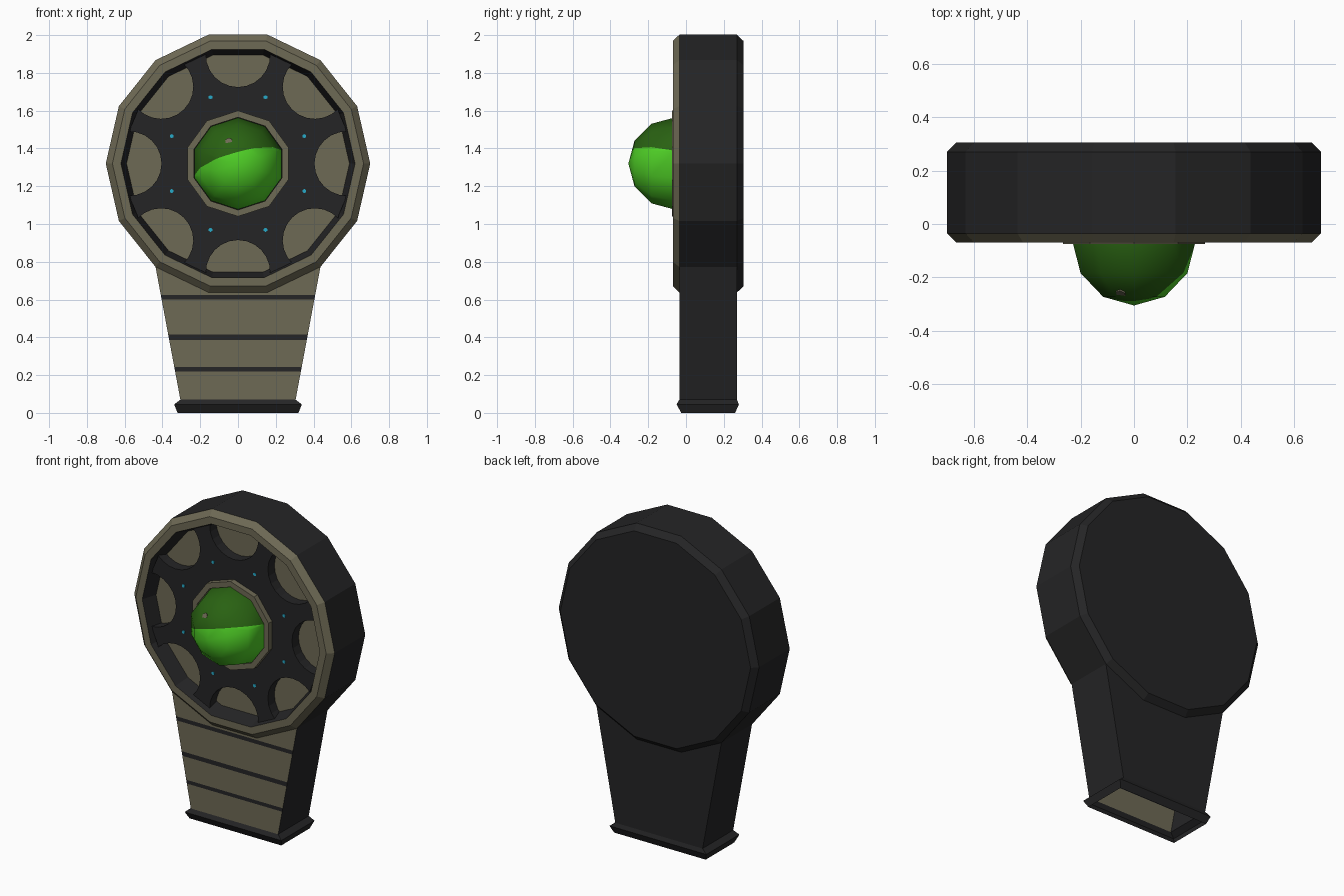
import bpy, bmesh, math
from mathutils import Vector

if "Cube" in bpy.data.objects:
    bpy.data.objects.remove(bpy.data.objects["Cube"])

CZ = 1.32          # height of the dial centre
STEP = math.tau / 14


def material(name, rgb):
    m = bpy.data.materials.new(name)
    m.diffuse_color = (*rgb, 1)
    m.use_nodes = True
    m.node_tree.nodes["Principled BSDF"].inputs["Base Color"].default_value = m.diffuse_color
    return m


khaki = material("khaki", (0.155, 0.142, 0.09))
black = material("black", (0.018, 0.018, 0.019))
bright_green = material("bright_green", (0.08, 0.64, 0.02))
dark_green = material("dark_green", (0.022, 0.12, 0.006))
cyan = material("cyan", (0.02, 0.4, 0.58))


def finish(name, bm, mats):
    bmesh.ops.recalc_face_normals(bm, faces=bm.faces)
    me = bpy.data.meshes.new(name)
    bm.to_mesh(me)
    bm.free()
    for m in mats:
        me.materials.append(m)
    ob = bpy.data.objects.new(name, me)
    bpy.context.collection.objects.link(ob)
    return ob


def polar(r, a, y, cx=0, cz=CZ):
    return Vector((cx + r * math.cos(a), y, cz + r * math.sin(a)))


def lathe(profile, n, phase, cols, closed=False, caps=(None, None)):
    """Rings of n points about the y axis; cols gives a material index per strip."""
    bm = bmesh.new()
    rings = [[bm.verts.new(polar(r, phase + i * math.tau / n, y)) for i in range(n)]
             for r, y in profile]
    pairs = list(zip(rings, rings[1:] + rings[:1])) if closed else list(zip(rings, rings[1:]))
    for (a, b), c in zip(pairs, cols):
        for i in range(n):
            j = (i + 1) % n
            bm.faces.new((a[i], a[j], b[j], b[i])).material_index = c
    for ring, c in zip((rings[0], rings[-1]), caps):
        if c is not None:
            bm.faces.new(ring).material_index = c
    return bm


# Dial: black body, khaki front rim, black inner slope, khaki recess floor
bm = lathe([(0.665, 0.305), (0.70, 0.27), (0.70, -0.035), (0.665, -0.07),
            (0.62, -0.07), (0.59, 0.025)], 14, 0, [0, 0, 1, 1, 0], caps=(0, 1))
# open the side wall where the stem joins
hidden = [f for f in bm.faces if abs(f.calc_center_median().y - 0.1175) < 0.01
          and f.calc_center_median().z < 0.75 and len(f.verts) == 4]
bmesh.ops.delete(bm, geom=hidden, context='FACES_ONLY')
finish("dial", bm, [black, khaki])

# Scalloped plate with eight round bites
outline = []
for k in range(8):
    a = k * math.tau / 8
    c = polar(0.575, a, 0)
    for i in range(13):
        t = a + math.radians(272 - i * 184 / 12)
        outline.append(polar(0.17, t, -0.04, c.x, c.z))
    outline.append(polar(0.60, a + math.radians(17.5), -0.04))
    outline.append(polar(0.60, a + math.radians(27.5), -0.04))
bm = bmesh.new()
front = [bm.verts.new(p) for p in outline]
back = [bm.verts.new(p + Vector((0, 0.065, 0))) for p in outline]
bm.faces.new(front)
for i in range(len(front)):
    j = (i + 1) % len(front)
    bm.faces.new((front[i], front[j], back[j], back[i]))
finish("scalloped_plate", bm, [black])

# Ring round the ball
bm = lathe([(0.28, -0.04), (0.28, -0.075), (0.245, -0.075), (0.245, -0.04)],
           10, math.pi / 2, [0, 0, 0])
finish("ball_ring", bm, [khaki])

# Ball: front half sphere split by a sloping line into two greens
R, BY = 0.243, -0.062
prof = [(R * math.cos(math.radians(t)), BY - R * math.sin(math.radians(t))) for t in (-8, 0, 30, 60)]
bm = lathe(prof, 10, math.pi / 2, [0] * 3)
tip = bm.verts.new((0, BY - R, CZ))
bm.verts.ensure_lookup_table()
last = list(bm.verts)[30:40]
for i in range(10):
    bm.faces.new((last[i], last[(i + 1) % 10], tip))
co, no = Vector((0, -0.3, 1.385)), Vector((-0.283, 0.263, 1))
bmesh.ops.bisect_plane(bm, geom=bm.verts[:] + bm.edges[:] + bm.faces[:],
                       plane_co=co, plane_no=no)
for f in bm.faces:
    f.material_index = 1 if (f.calc_center_median() - co).dot(no) > 0 else 0
    f.smooth = True
finish("ball", bm, [bright_green, dark_green])


# Small spots: thin discs
def spot(name, centre, normal, r, mat):
    bm = bmesh.new()
    bmesh.ops.create_cone(bm, cap_ends=True, segments=6, radius1=r, radius2=r, depth=0.008)
    rot = Vector((0, 0, 1)).rotation_difference(normal).to_matrix()
    bmesh.ops.rotate(bm, verts=bm.verts, matrix=rot)
    bmesh.ops.translate(bm, verts=bm.verts, vec=centre)
    finish(name, bm, [mat])


for k in range(8):
    spot(f"light_{k + 1}", polar(0.38, (k + 0.5) * math.tau / 8, -0.04), Vector((0, -1, 0)), 0.011, cyan)
d = Vector((-0.05, -0.20, 0.12)).normalized()
spot("ball_spot", Vector((0, BY, CZ)) + d * 0.234, d, 0.02, khaki)

# Stem: tapered, khaki front with black stripes, shaped to meet the dial
Y0, Y1, ZB = -0.035, 0.27, 0.07
side = polar(0.70, -2 * STEP, 0)
low = polar(0.70, -3 * STEP, 0)


def width(z):
    return 0.305 + (side.x - 0.305) * (z - ZB) / (side.z - ZB)


bm = bmesh.new()
zs = [ZB, 0.22, 0.243, 0.387, 0.415, 0.6, 0.625]
rows = {y: [[bm.verts.new((s * width(z), y, z)) for s in (-1, 1)] for z in zs] for y in (Y0, Y1)}
tops = {y: [bm.verts.new((x, y, z)) for x, z in
            ((side.x, side.z), (low.x, low.z), (-low.x, low.z), (-side.x, side.z))] for y in (Y0, Y1)}
for y in (Y0, Y1):
    for i in range(len(zs) - 1):
        a, b = rows[y][i], rows[y][i + 1]
        f = bm.faces.new((a[0], a[1], b[1], b[0]))
        f.material_index = 1 if y == Y0 and i % 2 == 0 else 0
    f = bm.faces.new((rows[y][-1][0], rows[y][-1][1], *tops[y]))
    f.material_index = 1 if y == Y0 else 0
for s, t in ((0, 3), (1, 0)):
    a = [r[s] for r in rows[Y0]] + [tops[Y0][t]]
    b = [r[s] for r in rows[Y1]] + [tops[Y1][t]]
    for i in range(len(zs)):
        bm.faces.new((a[i], a[i + 1], b[i + 1], b[i]))
finish("stem", bm, [black, khaki])

# Flared foot, open underneath
bm = bmesh.new()
rings = []
for z, w, y0, y1 in ((0, 0.32, -0.025, 0.26), (0.045, 0.338, -0.05, 0.28), (ZB, 0.305, Y0, Y1)):
    rings.append([bm.verts.new(p) for p in ((-w, y0, z), (w, y0, z), (w, y1, z), (-w, y1, z))])
for a, b in zip(rings, rings[1:]):
    for i in range(4):
        j = (i + 1) % 4
        bm.faces.new((a[i], a[j], b[j], b[i]))
finish("foot", bm, [black])
